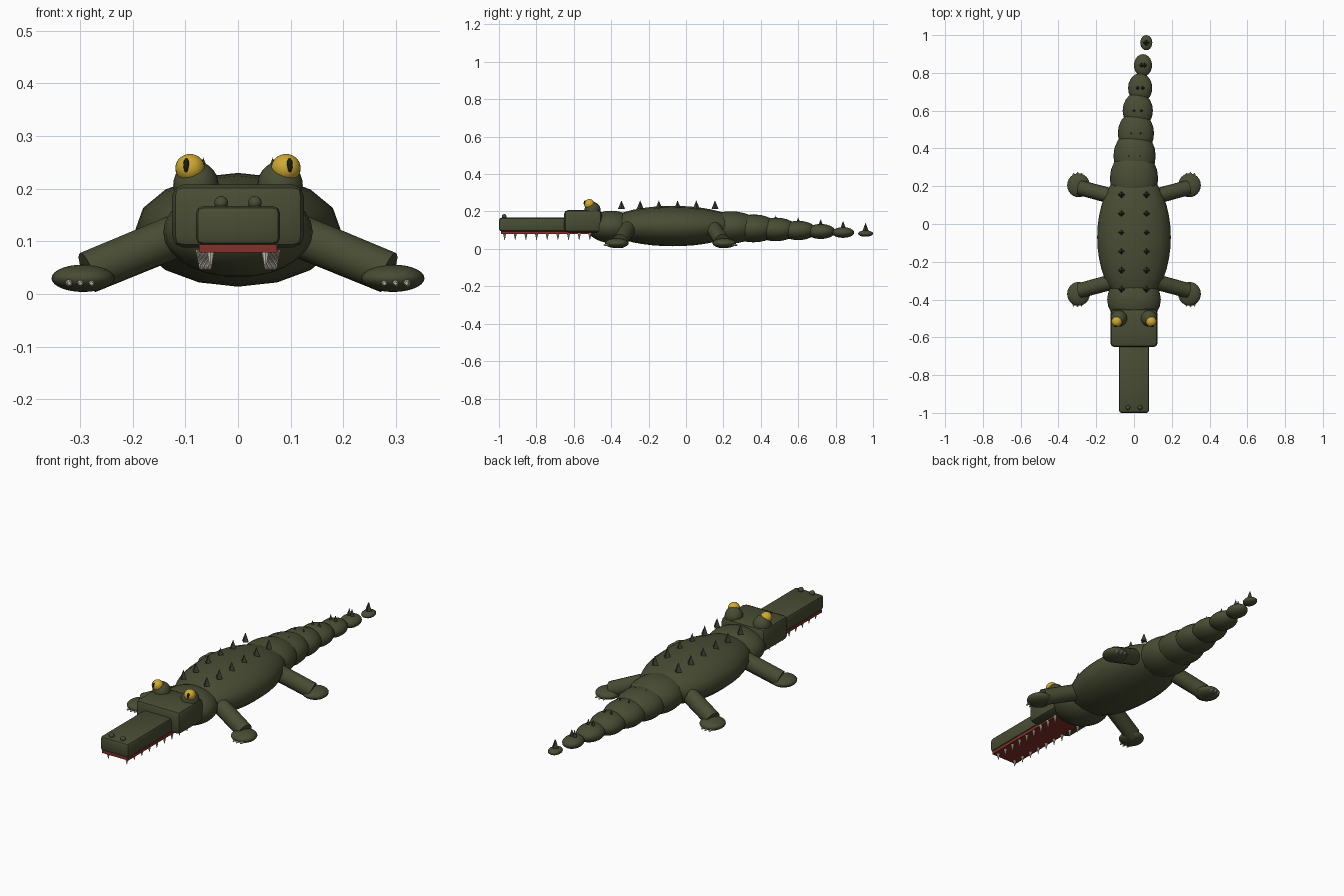
import bpy
import bmesh
from math import radians
from mathutils import Matrix, Vector

cube = bpy.data.objects.get("Cube")
if cube:
    bpy.data.objects.remove(cube, do_unlink=True)


def material(name, r, g, b):
    m = bpy.data.materials.new(name)
    m.use_nodes = True
    m.diffuse_color = (r, g, b, 1)
    bsdf = m.node_tree.nodes["Principled BSDF"]
    bsdf.inputs["Base Color"].default_value = (r, g, b, 1)
    bsdf.inputs["Roughness"].default_value = 0.8
    return m


SKIN = material("swamp green", 0.066, 0.074, 0.034)
SPIKE = material("dark green", 0.042, 0.048, 0.028)
YELLOW = material("eye yellow", 0.62, 0.40, 0.03)
BLACK = material("pupil black", 0.01, 0.01, 0.008)
RED = material("mouth red", 0.23, 0.03, 0.022)
IVORY = material("tooth ivory", 0.70, 0.65, 0.55)


def finish(bm, name, mat, angle=40):
    mesh = bpy.data.meshes.new(name)
    bm.to_mesh(mesh)
    bm.free()
    mesh.materials.append(mat)
    ob = bpy.data.objects.new(name, mesh)
    bpy.context.collection.objects.link(ob)
    bpy.ops.object.select_all(action="DESELECT")
    ob.select_set(True)
    bpy.context.view_layer.objects.active = ob
    if angle:
        bpy.ops.object.shade_smooth_by_angle(angle=radians(angle))
    return ob


def ellipsoid(name, mat, centre, radii, segs=24, rings=14, along_y=False):
    bm = bmesh.new()
    bmesh.ops.create_uvsphere(bm, u_segments=segs, v_segments=rings, radius=1)
    if along_y:
        bmesh.ops.rotate(bm, verts=bm.verts, matrix=Matrix.Rotation(radians(90), 3, "X"))
    bmesh.ops.scale(bm, vec=radii, verts=bm.verts)
    bmesh.ops.translate(bm, vec=centre, verts=bm.verts)
    return finish(bm, name, mat, 60)


def box(name, mat, low, high, bevel):
    low, high = Vector(low), Vector(high)
    bm = bmesh.new()
    bmesh.ops.create_cube(bm, size=1)
    bmesh.ops.scale(bm, vec=high - low, verts=bm.verts)
    bmesh.ops.translate(bm, vec=(low + high) / 2, verts=bm.verts)
    if bevel:
        bmesh.ops.bevel(bm, geom=bm.edges[:], offset=bevel, segments=2,
                        profile=0.5, affect="EDGES")
    return finish(bm, name, mat, 30)


def rod(name, mat, start, end, r1, r2, sides):
    """Cylinder or cone running from start to end."""
    start, end = Vector(start), Vector(end)
    axis = end - start
    bm = bmesh.new()
    bmesh.ops.create_cone(bm, cap_ends=True, segments=sides, radius1=r1,
                          radius2=r2, depth=axis.length)
    turn = axis.to_track_quat("Z", "Y").to_matrix().to_4x4()
    bmesh.ops.transform(bm, verts=bm.verts,
                        matrix=Matrix.Translation((start + end) / 2) @ turn)
    return finish(bm, name, mat, 40 if sides > 6 else 0)


def spike(name, x, y, z, height=0.046, radius=0.019):
    rod(name, SPIKE, (x, y, z), (x, y, z + height), radius, 0, 4)


# Trunk, neck and head
ellipsoid("body", SKIN, (0, -0.07, 0.122), (0.195, 0.36, 0.108), 16, 20, True)
ellipsoid("neck", SKIN, (0, -0.40, 0.118), (0.142, 0.13, 0.086))
box("head", SKIN, (-0.125, -0.652, 0.088), (0.125, -0.45, 0.208), 0.022)
box("snout", SKIN, (-0.08, -1.0, 0.093), (0.08, -0.62, 0.167), 0.014)
box("mouth", RED, (-0.074, -0.99, 0.079), (0.074, -0.50, 0.094), 0)

# Tail of shrinking segments that sways to one side
for i in range(7):
    t = i / 6
    y = 0.24 + 0.12 * i
    x = 0.065 * t ** 1.7
    z = 0.115 - 0.033 * t
    rx = 0.128 - 0.096 * t
    rz = 0.086 - 0.069 * t
    ellipsoid(f"tail_segment_{i + 1}", SKIN, (x, y, z), (rx, 0.155 - 0.115 * t, rz), 20, 12)
    for side in (-1, 1):
        spike(f"tail_spike_{i + 1}", x + side * (0.036 - 0.034 * t), y,
              z + rz - 0.045 * (1 - t) - 0.005, 0.046, 0.017)

for side, label in ((1, "left"), (-1, "right")):
    # Eyes and nostrils
    ellipsoid(f"{label}_eye_socket", SKIN, (side * 0.08, -0.50, 0.207), (0.043, 0.043, 0.045))
    ellipsoid(f"{label}_eye", YELLOW, (side * 0.091, -0.517, 0.239), (0.028, 0.028, 0.027))
    ellipsoid(f"{label}_pupil", BLACK, (side * 0.098, -0.540, 0.244),
              (0.006, 0.007, 0.014), 12, 8)
    ellipsoid(f"{label}_nostril", SKIN, (side * 0.032, -0.972, 0.173),
              (0.013, 0.013, 0.013), 12, 8)

    # Teeth below the jaw, the rows widening towards the head
    for i in range(9):
        x = side * (0.052 + 0.0025 * i)
        y = -0.97 + 0.057 * i
        rod(f"{label}_tooth", IVORY, (x, y, 0.085), (x, y, 0.047), 0.009, 0.001, 8)

    # Two rows of spikes along the back
    for i in range(6):
        spike(f"{label}_back_spike", side * 0.066, -0.345 + 0.1 * i, 0.213)

    # Legs, with the toes pointing forward in front and backward behind
    for part, y0, y1, foot_y, way in (("front", -0.305, -0.352, -0.37, -1),
                                      ("rear", 0.145, 0.192, 0.205, 1)):
        rod(f"{label}_{part}_leg", SKIN, (side * 0.11, y0, 0.113),
            (side * 0.285, y1, 0.041), 0.041, 0.040, 16)
        ellipsoid(f"{label}_{part}_foot", SKIN, (side * 0.294, foot_y, 0.03),
                  (0.06, 0.063, 0.026))
        for k in (-1, 0, 1):
            x = side * (0.299 + 0.021 * k)
            y = foot_y + way * (0.058 - 0.004 * abs(k))
            rod(f"{label}_{part}_claw", IVORY, (x, y - way * 0.012, 0.023),
                (x, y + way * 0.012, 0.02), 0.009, 0.003, 8)
